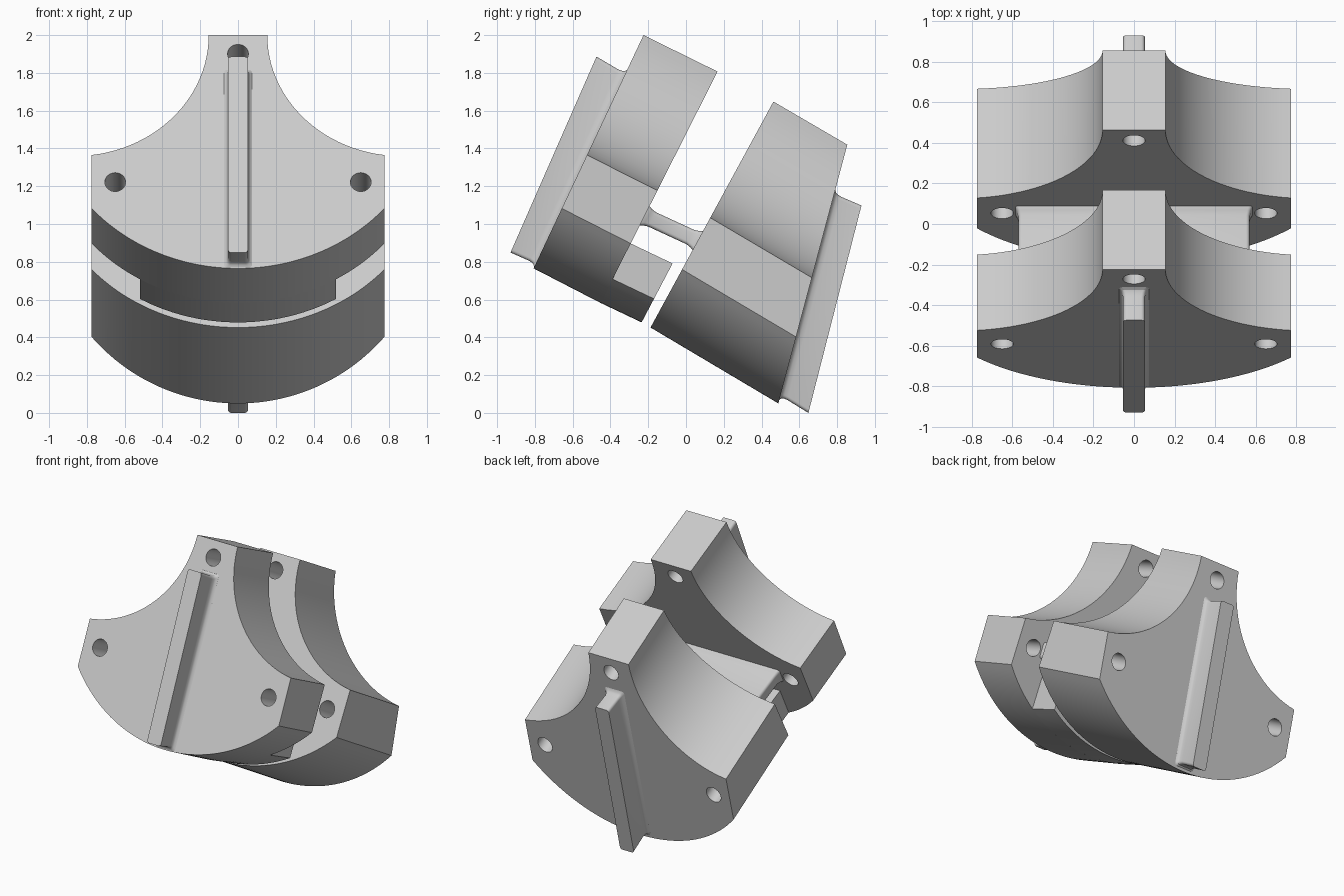
import bpy, bmesh, math
from mathutils import Vector

cube = bpy.data.objects.get("Cube")
if cube:
    bpy.data.objects.remove(cube, do_unlink=True)

grey = bpy.data.materials.new("light_grey")
grey.use_nodes = True
grey.diffuse_color = (0.6, 0.6, 0.6, 1)
grey.node_tree.nodes["Principled BSDF"].inputs["Base Color"].default_value = (0.6, 0.6, 0.6, 1)

X = Vector((1, 0, 0))


def line(y0, z0, y1, z1):
    """Centre line of a tilted face, bottom to top."""
    return Vector((0, y0, z0)), Vector((0, y1, z1))


def at(face, x, t):
    return face[0].lerp(face[1], t) + X * x


def loft(name, rings):
    """Closed solid through a list of matching rings."""
    bm = bmesh.new()
    loops = [[bm.verts.new(p) for p in ring] for ring in rings]
    n = len(loops[0])
    for a, b in zip(loops, loops[1:]):
        for i in range(n):
            bm.faces.new((a[i], a[(i + 1) % n], b[(i + 1) % n], b[i]))
    bm.faces.new(loops[0])
    bm.faces.new(loops[-1])
    bmesh.ops.recalc_face_normals(bm, faces=bm.faces)
    mesh = bpy.data.meshes.new(name)
    bm.to_mesh(mesh)
    bm.free()
    mesh.materials.append(grey)
    obj = bpy.data.objects.new(name, mesh)
    bpy.context.collection.objects.link(obj)
    return obj


def activate(obj):
    bpy.ops.object.select_all(action='DESELECT')
    obj.select_set(True)
    bpy.context.view_layer.objects.active = obj


def smooth(obj):
    activate(obj)
    bpy.ops.object.shade_smooth_by_angle(angle=math.radians(30))


# Flange outline: x across, t from bottom (0) to top (1) of a face
HEIGHT, HALF, NECK = 1.37, 0.775, 0.155
BELLY, SCOOP = 1.029, 0.71


def belly(x):
    return (BELLY - math.sqrt(BELLY ** 2 - x * x)) / HEIGHT


def outline(steps=24):
    right = []
    for i in range(1, steps + 1):
        x = HALF * i / steps
        right.append((x, belly(x)))
    end = math.acos((NECK + SCOOP - HALF) / SCOOP)
    for i in range(steps + 1):
        a = end * (1 - i / steps)
        right.append((NECK + SCOOP - SCOOP * math.cos(a), 1 - SCOOP * math.sin(a) / HEIGHT))
    return [(0, 0)] + right + [(-x, t) for x, t in reversed(right)]


# The lower scoop end sits just inside the side edge
def fixed_outline():
    start = math.asin(math.sqrt(1 - ((NECK + SCOOP - HALF) / SCOOP) ** 2))
    return outline() if start > 0 else []


def flange(name, front, back):
    profile = fixed_outline()
    body = loft(name, [[at(f, x, t) for x, t in profile] for f in (front, back)])
    # Three bolt holes
    for x, t in ((-0.65, 0.37), (0.65, 0.37), (0, 0.92)):
        a, b = at(front, x, t), at(back, x, t)
        up = (front[1] - front[0]).normalized()
        rings = []
        for f in (-0.15, 1.15):
            c = a.lerp(b, f)
            rings.append([c + 0.055 * (X * math.cos(k * math.pi / 16) + up * math.sin(k * math.pi / 16))
                          for k in range(32)])
        cutter = loft("hole_cutter", rings)
        cutter.hide_render = True
        mod = body.modifiers.new("hole", 'BOOLEAN')
        mod.operation = 'DIFFERENCE'
        mod.solver = 'EXACT'
        mod.object = cutter
        activate(body)
        bpy.ops.object.modifier_apply(modifier=mod.name)
        bpy.data.objects.remove(cutter, do_unlink=True)
    smooth(body)
    return body


def rounded(p, q, side, half, grow=0.0, r=0.018):
    """Rounded rectangle around the segment p-q, widened along side."""
    mid, along = (p + q) / 2, (q - p).normalized()
    length = (q - p).length / 2 + grow
    width = half + grow
    ring = []
    for k, (sa, sb) in enumerate(((1, 1), (-1, 1), (-1, -1), (1, -1))):
        for j in range(5):
            a = math.pi / 2 * (k + j / 4)
            ring.append(mid + along * (sa * (length - r) + r * math.cos(a))
                        + side * (sb * (width - r) + r * math.sin(a)))
    return ring


def rib(name, outer, face, low, high):
    base = at(face, 0, low), at(face, 0, high)
    rings = []
    for f, grow in ((0, 0), (0.75, 0), (0.88, 0.004), (0.95, 0.01), (1, 0.022), (1.05, 0.022)):
        rings.append(rounded(outer[0].lerp(base[0], f), outer[1].lerp(base[1], f), X, 0.053, grow))
    smooth(loft(name, rings))


# Face lines of the two flanges
front_a = line(-0.807, 0.765, -0.225, 2.0)
front_b = line(-0.452, 0.582, 0.167, 1.807)
back_a = line(-0.188, 0.452, 0.463, 1.648)
back_b = line(0.489, 0.05, 0.854, 1.42)

flange("front_flange", front_a, front_b)
flange("back_flange", back_a, back_b)

# Spacer block under the front flange
TOP, BLOCK = 0.257, 0.52
end_low, end_top = line(-0.235, 0.479, -0.071, 0.791)
block_end = (end_low, end_low + (end_top - end_low) / TOP)
arc = [BLOCK * (i / 12 - 1) for i in range(25)]
shape = [(x, belly(x)) for x in arc] + [(BLOCK, TOP), (-BLOCK, TOP)]
smooth(loft("spacer_block", [[at(f, x, t) for x, t in shape] for f in (front_b, block_end)]))

# Upright ribs on the outer faces
rib("front_rib", line(-0.929, 0.849, -0.474, 1.886), front_a, 0.02, 0.835)
rib("back_rib", line(0.648, 0.0, 0.929, 1.098), back_b, 0.03, 0.81)

# Cross bar joining the flanges, flared at both ends
start, stop = at(front_b, 0, 0.376), at(back_a, 0, 0.385)
up = (back_a[1] - back_a[0]).normalized()
bar = []
for f, grow in ((-0.04, 0.014), (0, 0.014), (0.06, 0.006), (0.14, 0), (0.86, 0),
                (0.94, 0.006), (1, 0.014), (1.04, 0.014)):
    c = start.lerp(stop, f)
    bar.append(rounded(c - X * 0.57, c + X * 0.57, up, 0.043, grow))
smooth(loft("cross_bar", bar))
